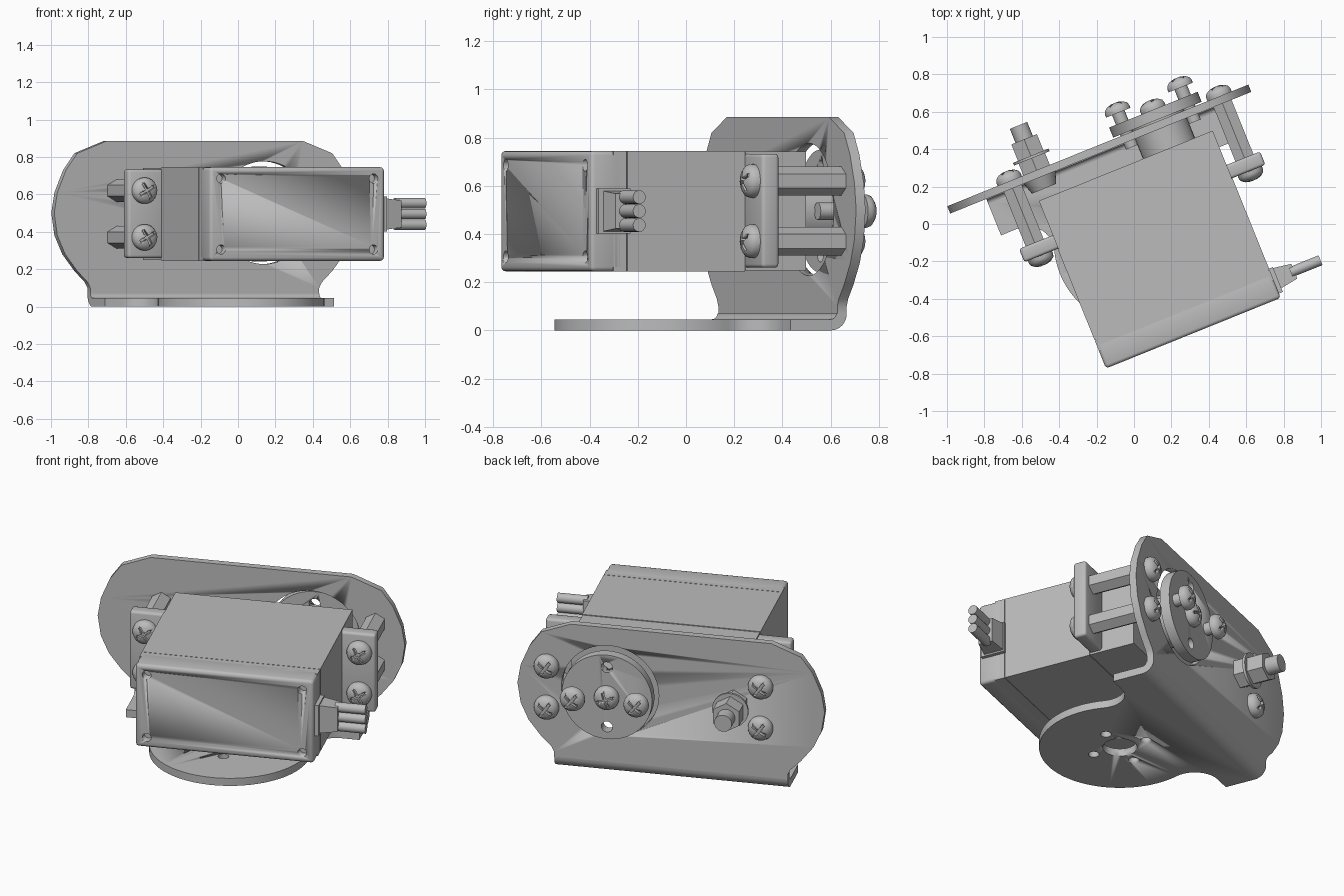
import bpy, bmesh, math
from mathutils import Matrix, Vector

old = bpy.data.objects.get("Cube")
if old:
    bpy.data.objects.remove(old, do_unlink=True)

# Single grey finish
grey = bpy.data.materials.new("plain grey")
grey.use_nodes = True
tone = (0.5, 0.5, 0.5, 1)
grey.diffuse_color = tone
grey.node_tree.nodes["Principled BSDF"].inputs["Base Color"].default_value = tone

# Whole assembly is turned about z; parts are laid out as u (along), v (back), z (up)
TURN = Matrix.Rotation(math.radians(22), 4, 'Z')
BACK = Matrix.Rotation(-math.pi / 2, 4, 'X')    # local z -> +v
FRONT = Matrix.Rotation(math.pi / 2, 4, 'X')    # local z -> -v
SIDE = Matrix.Rotation(math.pi / 2, 4, 'Y')     # local z -> +u
MID = 0.495                                     # height of the motor axis


def place(name, bm, smooth=True):
    bmesh.ops.recalc_face_normals(bm, faces=bm.faces)
    mesh = bpy.data.meshes.new(name)
    bm.to_mesh(mesh)
    bm.free()
    mesh.materials.append(grey)
    ob = bpy.data.objects.new(name, mesh)
    bpy.context.collection.objects.link(ob)
    ob.matrix_world = TURN
    activate(ob)
    if smooth:
        bpy.ops.object.shade_smooth_by_angle(angle=math.radians(35))
    return ob


def activate(ob):
    bpy.ops.object.select_all(action='DESELECT')
    ob.select_set(True)
    bpy.context.view_layer.objects.active = ob


def apply_modifier(ob, mod):
    activate(ob)
    bpy.ops.object.modifier_apply(modifier=mod.name)


def cut(ob, cutters):
    for c in cutters:
        mod = ob.modifiers.new("cut", 'BOOLEAN')
        mod.operation, mod.solver, mod.object = 'DIFFERENCE', 'EXACT', c
        apply_modifier(ob, mod)
        bpy.data.objects.remove(c, do_unlink=True)


def box(name, lo, hi, bevel=0):
    lo, hi = Vector(lo), Vector(hi)
    bm = bmesh.new()
    bmesh.ops.create_cube(bm, size=1)
    bmesh.ops.transform(bm, matrix=Matrix.Translation((lo + hi) / 2) @ Matrix.Diagonal((*(hi - lo), 1)), verts=bm.verts)
    if bevel:
        bmesh.ops.bevel(bm, geom=bm.edges[:], offset=bevel, segments=3, profile=0.5, affect='EDGES')
    return place(name, bm)


def rod(name, at, length, r, turn=BACK, sides=32, r2=None):
    bm = bmesh.new()
    bmesh.ops.create_cone(bm, cap_ends=True, segments=sides, radius1=r, radius2=r2 or r, depth=length)
    bmesh.ops.transform(bm, matrix=Matrix.Translation(at) @ turn @ Matrix.Translation((0, 0, length / 2)), verts=bm.verts)
    return place(name, bm)


def prism(name, points, push):
    bm = bmesh.new()
    face = bm.faces.new([bm.verts.new(p) for p in points])
    ext = bmesh.ops.extrude_face_region(bm, geom=[face])
    bmesh.ops.translate(bm, vec=push, verts=[e for e in ext['geom'] if isinstance(e, bmesh.types.BMVert)])
    return place(name, bm)


def arc(cx, cy, r, a0, a1, n):
    steps = [math.radians(a0 + (a1 - a0) * i / n) for i in range(n + 1)]
    return [(cx + r * math.cos(a), cy + r * math.sin(a)) for a in steps]


def mirrored(half):
    return half + [(-x, y) for x, y in reversed(half)]


# Bracket: upright plate with round ends, bend and base flange
C, V0, V1, W = -0.022, 0.42, 0.462, 0.66
half = [(0.567, 0.885), (0.735, 0.82), (0.80, 0.73), (0.85, 0.61), (0.868, 0.50), (0.85, 0.38),
        (0.805, 0.28), (0.735, 0.19), (0.675, 0.13), (W, 0.10), (W, 0.07)]
plate = prism("bracket_plate", [(C + x, V0, z) for x, z in mirrored(half)], (0, V1 - V0, 0))
cut(plate, [rod("cutter", (0.322, V0 - 0.1, 0.502), 0.3, 0.275, sides=64)])

bend = arc(V1 - 0.07, 0.07, 0.07, -90, 0, 8) + arc(V1 - 0.07, 0.07, 0.024, 0, -90, 5)
prism("bracket_bend", [(C - W, v, z) for v, z in bend], (2 * W, 0, 0))

half = [(W, V1 - 0.07), (W, 0.21)] + arc(0.56, 0.07, 0.14, 90, 196.9, 10) + arc(0, -0.1, 0.445, 16.9, -88, 24)
base = prism("bracket_base", [(C + x, v, 0) for x, v in mirrored(half)], (0, 0, 0.046))
UP = Matrix.Identity(4)
cut(base, [rod("cutter", (C, -0.1, -0.1), 0.3, 0.095, UP)] +
    [rod("cutter", (C + du, -0.1 + dv, -0.1), 0.3, 0.03, UP, 20)
     for du, dv in ((0.163, 0), (-0.163, 0), (0, 0.163), (0, -0.163))])

# Servo case: rounded cover with screw holes, middle and top sections
U0, U1, Z0, Z1 = -0.428, 0.58, 0.245, 0.745
cover = box("servo_cover", (U0, -0.66, Z0), (U1, -0.513, Z1), 0.018)
cut(cover, [rod("cutter", (u, -0.7, z), 0.09, 0.025, sides=20)
            for u in (-0.364, 0.515) for z in (0.305, 0.685)])
box("servo_cover_rear", (U0, -0.56, Z0), (U1, -0.50, Z1))
box("servo_middle", (U0, -0.497, Z0), (U1, 0.03, Z1))
box("servo_seam_core", (U0 + 0.006, -0.51, Z0 + 0.006), (U1 - 0.006, 0.05, Z1 - 0.006))
box("servo_top", (U0 + 0.003, 0.033, Z0 + 0.003), (U1 - 0.003, 0.305, Z1 - 0.003))

# Cable connector and three wires
box("connector_collar", (U1 - 0.01, -0.635, 0.402), (U1 + 0.022, -0.492, 0.588))
bm = bmesh.new()
bmesh.ops.create_cube(bm, size=1)
for vert in bm.verts:
    tip = vert.co.x > 0
    vert.co = Vector((0.70 if tip else 0.59, -0.555 + vert.co.y * (0.085 if tip else 0.12),
                      MID + vert.co.z * (0.145 if tip else 0.17)))
place("connector_taper", bm, False)
for i in (-1, 0, 1):
    rod("wire_%d" % (i + 2), (0.68, -0.553, MID + i * 0.058), 0.172, 0.028, SIDE, 20)

# Pan-head screw with cross recess, built once and reused
bm = bmesh.new()
profile = [(0, 0), (0.07, 0), (0.07, 0.018), (0.064, 0.034), (0.045, 0.048), (0.022, 0.055), (0, 0.057)]
verts = [bm.verts.new((r, 0, z)) for r, z in profile]
edges = [bm.edges.new(pair) for pair in zip(verts, verts[1:])]
bmesh.ops.spin(bm, geom=verts + edges, cent=(0, 0, 0), axis=(0, 0, 1), angle=2 * math.pi, steps=28)
bmesh.ops.remove_doubles(bm, verts=bm.verts, dist=0.0005)
master = place("screw_master", bm)
cut(master, [box("cutter", (-a, -b, 0.032), (a, b, 0.09)) for a, b in ((0.045, 0.008), (0.008, 0.045))])
screw_mesh = master.data
bpy.data.objects.remove(master, do_unlink=True)


def screw(name, u, v, z, turn, spin=20):
    ob = bpy.data.objects.new(name, screw_mesh)
    bpy.context.collection.objects.link(ob)
    ob.matrix_world = TURN @ Matrix.Translation((u, v, z)) @ turn @ Matrix.Rotation(math.radians(spin), 4, 'Z')


# Mounting ears, standoffs and their screws
for side, u, e0, e1 in (("right", -0.53, -0.62, U0 + 0.02), ("left", 0.68, U1 - 0.02, 0.77)):
    box(side + "_ear", (e0, 0.03, 0.26), (e1, 0.107, 0.733), 0.015)
    for level, z in (("lower", MID - 0.125), ("upper", MID + 0.125)):
        tag = side + "_" + level
        rod(tag + "_standoff", (u, 0.10, z), V0 - 0.10, 0.06, sides=6)
        screw(tag + "_front_screw", u, 0.032, z, FRONT, 30)
        screw(tag + "_back_screw", u, V1, z, BACK, 55)

# Output hub, horn disc and horn screws
H = 0.325
rod("output_hub", (H, 0.30, MID), 0.18, 0.15)
horn = rod("horn_disc", (H, 0.47, MID), 0.058, 0.255, sides=64)
cut(horn, [rod("cutter", (H, 0.4, MID + dz), 0.2, 0.032, sides=20) for dz in (-0.18, 0.18)])
screw("horn_centre_screw", H, 0.526, MID, BACK)
for tag, du in (("right", -0.18), ("left", 0.18)):
    rod("horn_%s_shank" % tag, (H + du, 0.385, MID), 0.205, 0.036, sides=24)
    screw("horn_%s_screw" % tag, H + du, 0.583, MID, BACK, 50)

# Pivot bolt with nuts and washer on the other end
B = -0.375
rod("pivot_bolt", (B, 0.38, MID), 0.34, 0.05, sides=28)
rod("pivot_bolt_head", (B, V0, MID), 0.065, 0.092, FRONT, 28, 0.07)
rod("pivot_inner_nut", (B, V1, MID), 0.07, 0.088, sides=6)
rod("pivot_washer", (B, 0.53, MID), 0.015, 0.102)
rod("pivot_outer_nut", (B, 0.545, MID), 0.095, 0.085, sides=6)
